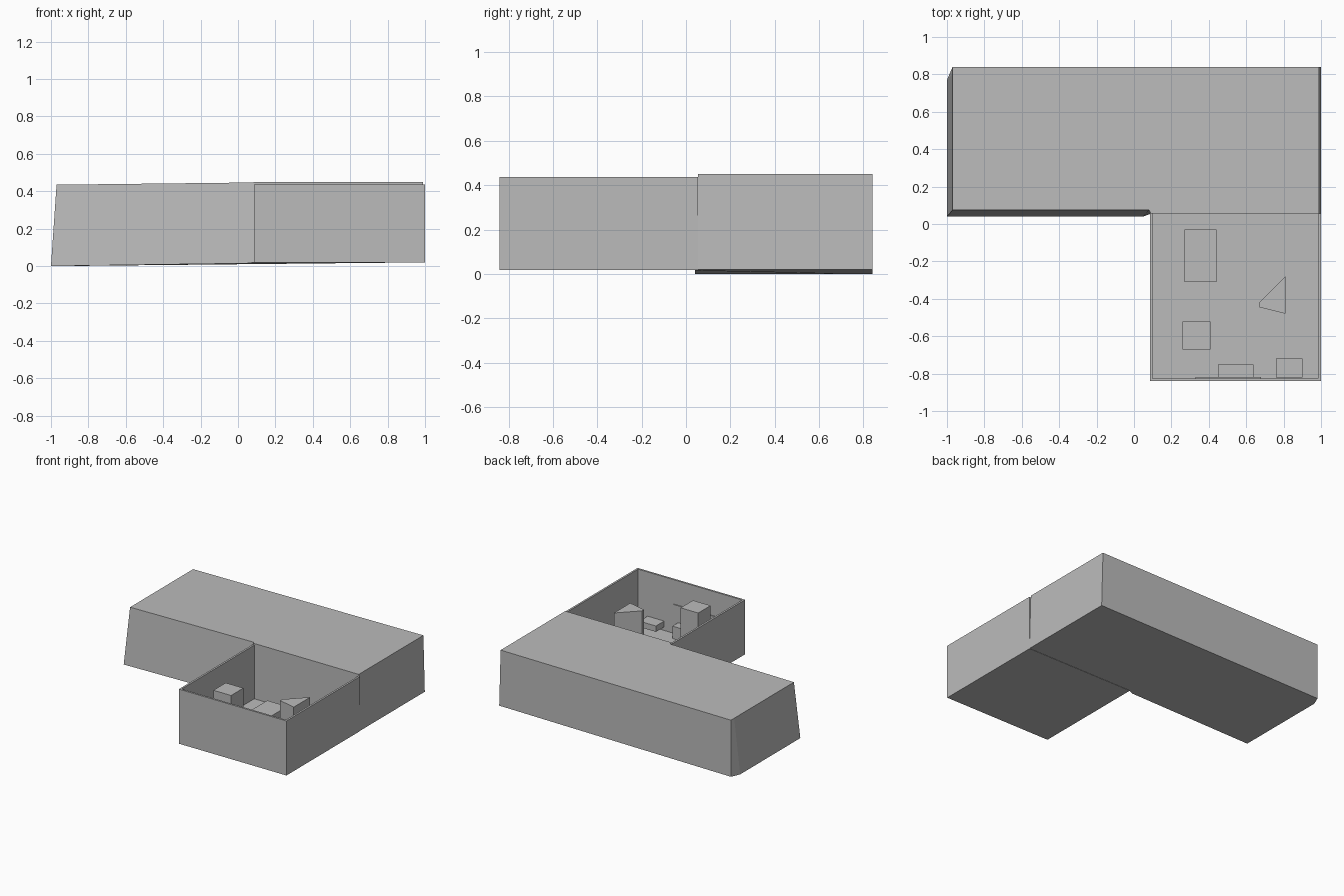
import bpy, bmesh

if "Cube" in bpy.data.objects:
    bpy.data.objects.remove(bpy.data.objects["Cube"])

grey = bpy.data.materials.new("plain grey")
grey.diffuse_color = (0.5, 0.5, 0.5, 1)
grey.use_nodes = True
grey.node_tree.nodes["Principled BSDF"].inputs["Base Color"].default_value = grey.diffuse_color


def loft(name, bottom, top):
    """Closed solid between two rings with the same number of points."""
    bm = bmesh.new()
    lo = [bm.verts.new(p) for p in bottom]
    hi = [bm.verts.new(p) for p in top]
    n = len(lo)
    bm.faces.new(lo)
    bm.faces.new(hi)
    for i in range(n):
        j = (i + 1) % n
        bm.faces.new((lo[i], lo[j], hi[j], hi[i]))
    bmesh.ops.recalc_face_normals(bm, faces=bm.faces)
    me = bpy.data.meshes.new(name)
    bm.to_mesh(me)
    bm.free()
    me.materials.append(grey)
    ob = bpy.data.objects.new(name, me)
    bpy.context.collection.objects.link(ob)
    return ob


def prism(name, outline, z0, z1):
    return loft(name, [(x, y, z0) for x, y in outline], [(x, y, z1) for x, y in outline])


def box(name, x0, x1, y0, y1, z0, z1):
    return prism(name, [(x0, y0), (x1, y0), (x1, y1), (x0, y1)], z0, z1)


# long rear wing with leaning end, leaning front and a chamfered rear corner
loft("rear_wing",
     [(-1, .04, 0), (-1, .77, 0), (-.97, .84, 0), (1, .84, .02),
      (1, .055, .02), (.09, .055, .02), (.05, .04, .015)],
     [(-.97, .075, .435), (-.97, .80, .435), (-.97, .84, .435), (.988, .84, .45),
      (.988, .055, .45), (.09, .055, .45), (.08, .075, .447)])

# open room: walls run round three sides, then a thin floor
t = .015
prism("room_walls",
      [(.085, .055), (.085, -.84), (1, -.84), (1, .055),
       (1 - t, .055), (1 - t, -.84 + t), (.085 + t, -.84 + t), (.085 + t, .055)],
      .018, .437)
box("room_floor", .085 + t, 1 - t, -.84 + t, .055, .018, .025)

# furniture
box("bed", .27, .44, -.31, -.03, .025, .09)
box("cabinet", .26, .41, -.67, -.52, .025, .41)
box("low_bench", .45, .64, -.82, -.75, .025, .12)
box("side_table", .76, .90, -.82, -.72, .055, .10)
prism("corner_unit", [(.81, -.28), (.67, -.42), (.67, -.445), (.81, -.48)], .025, .355)
box("wall_panel", .33, .68, -.825, -.818, .09, .25)
